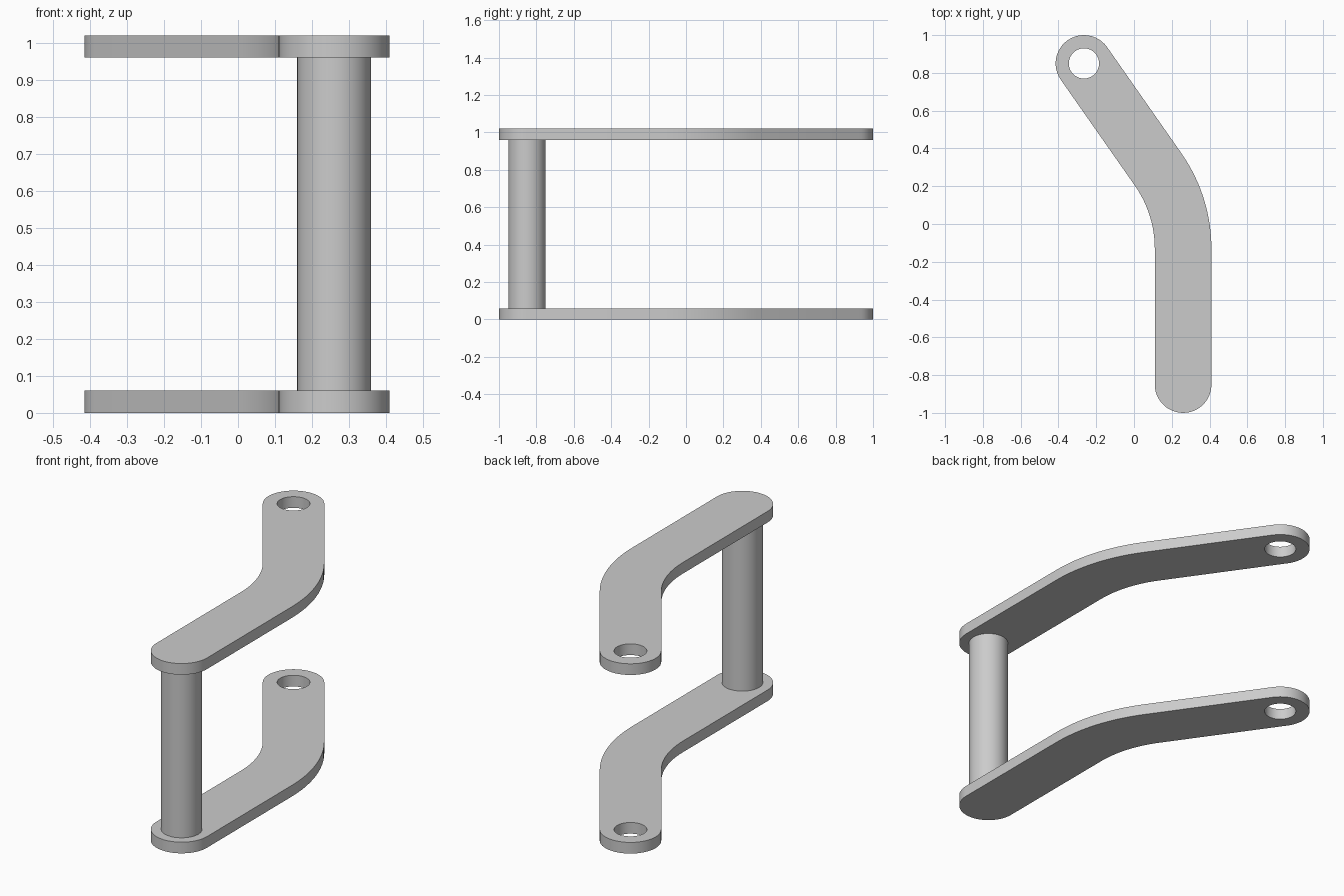
import bpy, bmesh
from math import radians, sin, cos, tan, pi
from mathutils import Vector

cube = bpy.data.objects.get("Cube")
if cube:
    bpy.data.objects.remove(cube)

HALF = 0.15          # half width of an arm
THICK = 0.06         # plate thickness
HEIGHT = 1.02        # overall height
BEND = radians(35)   # change of direction along the arm
BEND_R = 0.73        # centreline radius of the bend
HOLE_R = 0.08
POST_R = 0.1
foot = Vector((0.26, -0.85))
corner = Vector((0.26, 0.10))
tip = Vector((-0.265, 0.85))

grey = bpy.data.materials.new("grey metal")
grey.use_nodes = True
colour = (0.6, 0.6, 0.6, 1)
grey.diffuse_color = colour
grey.node_tree.nodes["Principled BSDF"].inputs["Base Color"].default_value = colour


def arc(centre, radius, start, end, steps):
    """Points along an arc, both ends included."""
    return [centre + radius * Vector((cos(a), sin(a)))
            for a in (start + (end - start) * i / steps for i in range(steps + 1))]


def finish(bm, name):
    bmesh.ops.recalc_face_normals(bm, faces=bm.faces[:])
    mesh = bpy.data.meshes.new(name)
    bm.to_mesh(mesh)
    bm.free()
    mesh.materials.append(grey)
    obj = bpy.data.objects.new(name, mesh)
    bpy.context.collection.objects.link(obj)
    bpy.ops.object.select_all(action='DESELECT')
    obj.select_set(True)
    bpy.context.view_layer.objects.active = obj
    bpy.ops.object.shade_smooth_by_angle(angle=radians(30))
    return obj


def add_loop(bm, points, z):
    verts = [bm.verts.new((p.x, p.y, z)) for p in points]
    return [bm.edges.new((v, verts[i - 1])) for i, v in enumerate(verts)]


def bent_arm(name, z):
    """Rounded bent plate with a pivot hole at its far end."""
    bend_centre = Vector((corner.x - BEND_R, corner.y - BEND_R * tan(BEND / 2)))
    outline = (arc(foot, HALF, -pi, 0, 24)
               + arc(bend_centre, BEND_R + HALF, 0, BEND, 12)
               + arc(tip, HALF, BEND, BEND + pi, 24)
               + arc(bend_centre, BEND_R - HALF, BEND, 0, 12))
    hole = arc(tip, HOLE_R, 0, 2 * pi, 48)[:-1]
    bm = bmesh.new()
    edges = add_loop(bm, outline, z) + add_loop(bm, hole, z)
    bmesh.ops.triangle_fill(bm, edges=edges, use_beauty=True, use_dissolve=False)
    top = bmesh.ops.extrude_face_region(bm, geom=bm.faces[:], use_keep_orig=True)["geom"]
    bmesh.ops.translate(bm, vec=(0, 0, THICK),
                        verts=[g for g in top if isinstance(g, bmesh.types.BMVert)])
    return finish(bm, name)


# Matching lower and upper arms
bent_arm("lower_arm", 0)
bent_arm("upper_arm", HEIGHT - THICK)

# Round post joining the arms at the front
bm = bmesh.new()
bmesh.ops.create_cone(bm, cap_ends=True, segments=48, radius1=POST_R, radius2=POST_R,
                      depth=HEIGHT - 2 * THICK)
bmesh.ops.translate(bm, vec=(foot.x, foot.y, HEIGHT / 2), verts=bm.verts[:])
finish(bm, "post")
